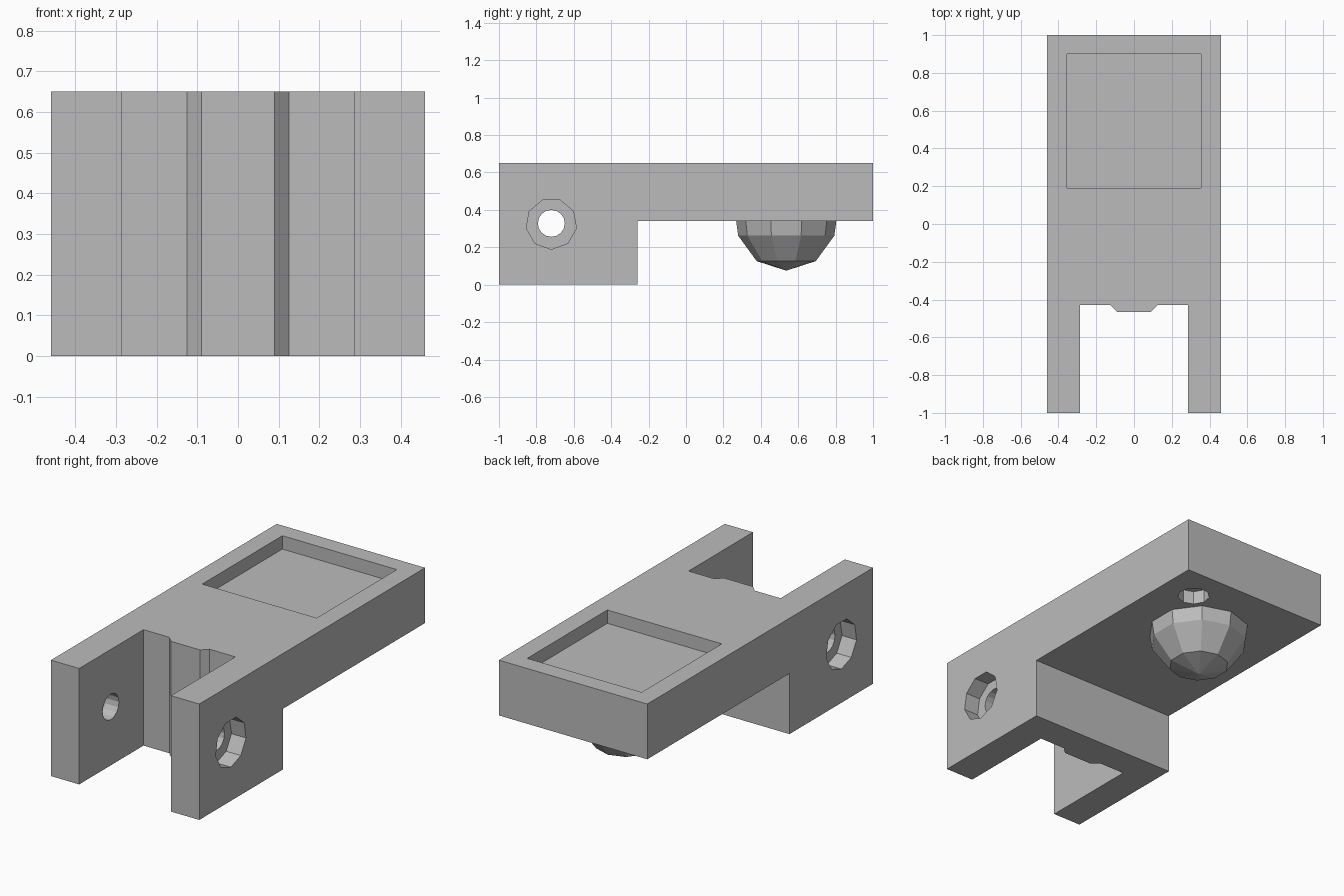
import bpy, bmesh
from math import sin, cos, pi
from mathutils import Vector

cube = bpy.data.objects.get("Cube")
if cube:
    bpy.data.objects.remove(cube, do_unlink=True)

grey = bpy.data.materials.new("plain grey")
grey.use_nodes = True
colour = (0.5, 0.5, 0.5, 1)
grey.diffuse_color = colour
grey.node_tree.nodes["Principled BSDF"].inputs["Base Color"].default_value = colour


def add_object(name, bm):
    bmesh.ops.recalc_face_normals(bm, faces=bm.faces[:])
    mesh = bpy.data.meshes.new(name)
    bm.to_mesh(mesh)
    bm.free()
    mesh.materials.append(grey)
    obj = bpy.data.objects.new(name, mesh)
    bpy.context.collection.objects.link(obj)
    return obj


def prism(name, points, axis, start, end):
    """Extrude a 2D outline along x (outline in y, z) or z (outline in x, y)."""
    place = (lambda a, b: (start, a, b)) if axis == "x" else (lambda a, b: (a, b, start))
    travel = Vector((end - start, 0, 0) if axis == "x" else (0, 0, end - start))
    bm = bmesh.new()
    face = bm.faces.new([bm.verts.new(place(a, b)) for a, b in points])
    out = bmesh.ops.extrude_face_region(bm, geom=[face], use_keep_orig=True)
    moved = [v for v in out["geom"] if isinstance(v, bmesh.types.BMVert)]
    bmesh.ops.translate(bm, verts=moved, vec=travel)
    return add_object(name, bm)


def ring(a, b, radius, sides):
    """Regular outline with one corner at the bottom."""
    return [(a + radius * sin(2 * pi * i / sides), b - radius * cos(2 * pi * i / sides))
            for i in range(sides)]


def rectangle(a0, b0, a1, b1):
    return [(a0, b0), (a1, b0), (a1, b1), (a0, b1)]


# Body: flat slab with a deeper block at the front
body = prism("bracket_body", [(-1, 0), (-0.26, 0), (-0.26, 0.34), (1, 0.34), (1, 0.65), (-1, 0.65)],
             "x", -0.46, 0.46)

cutters = []
# Fork slot with a chamfered stop at its back
half = [(0.09, -0.465), (0.125, -0.43), (0.285, -0.43), (0.285, -1.2)]
slot = [(-x, y) for x, y in reversed(half)] + half
cutters.append(prism("slot_cutter", slot, "z", -0.2, 0.9))
# Square pocket in the top
cutters.append(prism("pocket_cutter", rectangle(-0.355, 0.19, 0.355, 0.9), "z", 0.575, 0.9))
# Pivot hole through both arms, and a wider recess on each outer face
cutters.append(prism("pivot_cutter", ring(-0.72, 0.328, 0.072, 16), "x", -0.7, 0.7))
for side in (-1, 1):
    cutters.append(prism("recess_cutter", ring(-0.72, 0.325, 0.136, 9), "x", side * 0.37, side * 0.7))
    # Blind holes on opposite corners of the underside
    cutters.append(prism("peg_hole_cutter", ring(side * 0.26, 0.538 + side * 0.265, 0.085, 9),
                         "z", 0.2, 0.415))

for cutter in cutters:
    cutter.hide_render = True
    mod = body.modifiers.new(cutter.name, "BOOLEAN")
    mod.operation = "DIFFERENCE"
    mod.solver = "EXACT"
    mod.object = cutter

# Bake the cuts and drop the cutters
graph = bpy.context.evaluated_depsgraph_get()
baked = bpy.data.meshes.new_from_object(body.evaluated_get(graph))
body.modifiers.clear()
body.data = baked
body.data.materials.clear()
body.data.materials.append(grey)
for cutter in cutters:
    bpy.data.objects.remove(cutter, do_unlink=True)

# Faceted dome under the slab
bm = bmesh.new()
rows = [[bm.verts.new((x, y, z)) for x, y in ring(0, 0.536, r, 10)]
        for r, z in [(0.268, 0.342), (0.257, 0.262), (0.158, 0.126)]]
tip = bm.verts.new((0, 0.536, 0.075))
for i in range(10):
    j = (i + 1) % 10
    for upper, lower in zip(rows, rows[1:]):
        bm.faces.new((upper[i], upper[j], lower[j], lower[i]))
    bm.faces.new((rows[-1][i], rows[-1][j], tip))
bm.faces.new(rows[0])
add_object("underside_dome", bm)
